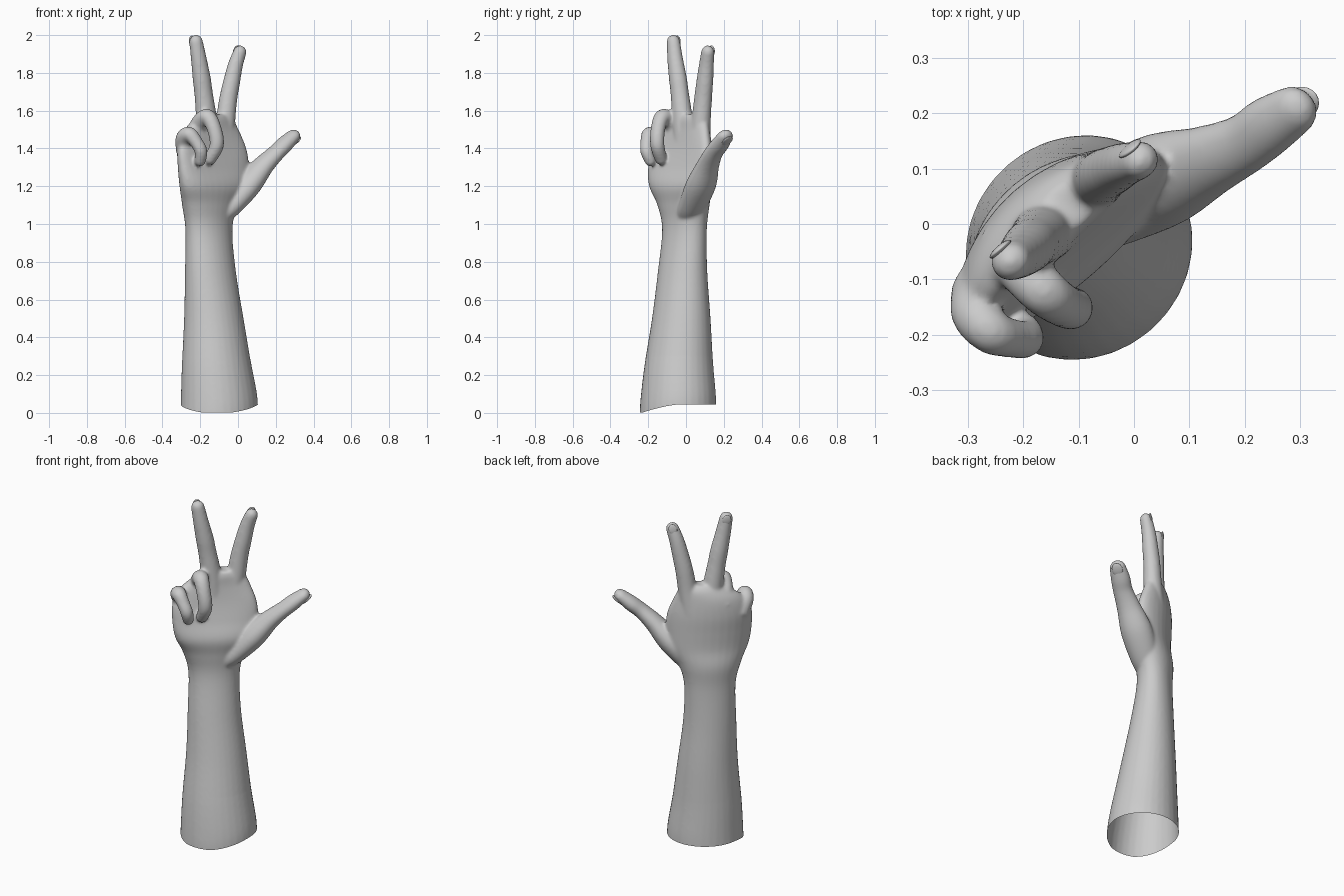
import bpy, bmesh
from math import sin, cos, pi, radians
from mathutils import Vector, Matrix

if "Cube" in bpy.data.objects:
    bpy.data.objects.remove(bpy.data.objects["Cube"])

ANG = radians(41)                              # the palm is turned about z
U = Vector((cos(ANG), sin(ANG), 0))            # across the palm, little finger to index
N = Vector((-sin(ANG), cos(ANG), 0))           # out of the back of the hand
SIDES = 32
bm = bmesh.new()


def spline(keys, steps=6):
    """Catmull-Rom through rows of numbers of any width."""
    rows = [keys[0]] + list(keys) + [keys[-1]]
    out = []
    for a, b, c, d in zip(rows, rows[1:], rows[2:], rows[3:]):
        for i in range(steps):
            t = i / steps
            out.append([0.5 * (2 * q + (r - p) * t + (2 * p - 5 * q + 4 * r - s) * t * t
                               + (3 * q - p - 3 * r + s) * t ** 3)
                        for p, q, r, s in zip(a, b, c, d)])
    return out + [list(keys[-1])]


def loft(rings):
    """Closed skin over a list of vertex rings."""
    loops = [[bm.verts.new(p) for p in ring] for ring in rings]
    for a, b in zip(loops, loops[1:]):
        for i in range(SIDES):
            j = (i + 1) % SIDES
            bm.faces.new((a[i], a[j], b[j], b[i]))
    bm.faces.new(loops[0][::-1])
    bm.faces.new(loops[-1])


def digit(keys, side, flat=0.95):
    """Finger along x, y, z, radius rows, with a rounded tip; returns the tip frame."""
    pts = spline(keys)
    rings = []

    def ring(c, s, w, r):
        rings.append([c + s * r * cos(2 * pi * i / SIDES) + w * r * flat * sin(2 * pi * i / SIDES)
                      for i in range(SIDES)])

    for k, p in enumerate(pts):
        c, r = Vector(p[:3]), p[3]
        t = (Vector(pts[min(k + 1, len(pts) - 1)][:3]) - Vector(pts[max(k - 1, 0)][:3])).normalized()
        s = (side - t * t.dot(side)).normalized()
        w = t.cross(s)
        ring(c, s, w, r)
    for deg in (20, 40, 58, 74, 86):
        ring(c + t * r * sin(radians(deg)), s, w, r * cos(radians(deg)))
    loft(rings)
    return c, s, w, t, r, flat


# forearm and palm: z, centre x, centre y, half width, half thickness, arch
ARM = [
    (-0.08, -0.100, -0.043, 0.211, 0.199, 0),
    (0.05, -0.100, -0.042, 0.208, 0.195, 0),
    (0.25, -0.113, -0.038, 0.190, 0.176, 0),
    (0.50, -0.128, -0.025, 0.165, 0.147, 0),
    (0.75, -0.146, -0.018, 0.146, 0.118, 0),
    (0.97, -0.154, -0.008, 0.142, 0.097, 0),
    (1.10, -0.150, -0.012, 0.175, 0.102, 0.01),
    (1.20, -0.133, -0.023, 0.225, 0.102, 0.025),
    (1.30, -0.140, -0.020, 0.238, 0.088, 0.04),
    (1.40, -0.150, -0.014, 0.232, 0.077, 0.045),
    (1.49, -0.150, 0.000, 0.190, 0.066, 0.03),
    (1.55, -0.130, 0.022, 0.132, 0.055, 0.01),
    (1.58, -0.120, 0.028, 0.090, 0.038, 0),
]
rings = []
for z, cx, cy, a, b, arch in spline(ARM):
    ring = []
    for i in range(SIDES):
        x, y = cos(2 * pi * i / SIDES), sin(2 * pi * i / SIDES)
        ring.append(Vector((cx, cy, z)) + U * a * x + N * (b * y + arch * (0.5 - x * x)))
    rings.append(ring)
loft(rings)

# fingers
index = digit([(-0.085, 0.068, 1.42, 0.062), (-0.066, 0.080, 1.55, 0.053), (-0.052, 0.090, 1.66, 0.049),
               (-0.034, 0.099, 1.75, 0.046), (-0.014, 0.108, 1.84, 0.041), (0.010, 0.115, 1.91, 0.036)], U)
middle = digit([(-0.155, -0.005, 1.42, 0.062), (-0.168, -0.020, 1.57, 0.056), (-0.182, -0.033, 1.69, 0.050),
                (-0.192, -0.043, 1.77, 0.049), (-0.207, -0.057, 1.87, 0.043), (-0.222, -0.067, 1.965, 0.037)], U)
ring_finger = digit([(-0.230, -0.035, 1.45, 0.055), (-0.205, -0.075, 1.53, 0.048), (-0.163, -0.122, 1.568, 0.044),
                     (-0.128, -0.147, 1.51, 0.040), (-0.112, -0.152, 1.42, 0.039),
                     (-0.147, -0.133, 1.345, 0.034)], U)
little_finger = digit([(-0.275, -0.115, 1.39, 0.055), (-0.285, -0.160, 1.455, 0.046), (-0.257, -0.195, 1.475, 0.041),
                       (-0.222, -0.206, 1.435, 0.036), (-0.196, -0.208, 1.385, 0.035),
                       (-0.200, -0.190, 1.335, 0.031)], U)
thumb = digit([(-0.100, 0.010, 1.05, 0.070), (-0.045, 0.035, 1.10, 0.080), (0.050, 0.080, 1.21, 0.087),
               (0.135, 0.115, 1.31, 0.066), (0.200, 0.145, 1.375, 0.055), (0.245, 0.178, 1.42, 0.054),
               (0.287, 0.205, 1.460, 0.046)], -N, 0.78)

# blend the parts into one skin
bmesh.ops.recalc_face_normals(bm, faces=bm.faces)
mesh = bpy.data.meshes.new("hand_and_forearm")
bm.to_mesh(mesh)
bm.free()
hand = bpy.data.objects.new("hand_and_forearm", mesh)
bpy.context.collection.objects.link(hand)
mod = hand.modifiers.new("blend", 'REMESH')
mod.mode = 'VOXEL'
mod.voxel_size = 0.008
mod = hand.modifiers.new("soften", 'SMOOTH')
mod.factor = 0.5
mod.iterations = 10
skin = bpy.data.meshes.new_from_object(hand.evaluated_get(bpy.context.evaluated_depsgraph_get()))
hand.modifiers.clear()
hand.data = skin

# open the bottom with a gently curved rim
bm = bmesh.new()
bm.from_mesh(skin)
bmesh.ops.bisect_plane(bm, geom=bm.verts[:] + bm.edges[:] + bm.faces[:],
                       plane_co=(0, 0, 0), plane_no=(0, 0, 1), clear_inner=True)
for v in bm.verts:
    if v.co.z < 0.3:
        dip = min(1, max(0, (-v.co.y - 0.03) / 0.2))
        v.co.z += (0.045 - 0.043 * dip ** 1.5) * (1 - v.co.z / 0.3)
for f in bm.faces:
    f.smooth = True
bm.to_mesh(skin)
bm.free()

# fingernails
for name, (c, s, w, t, r, flat) in (("index_nail", index), ("middle_nail", middle), ("thumb_nail", thumb)):
    nb = bmesh.new()
    bmesh.ops.create_uvsphere(nb, u_segments=20, v_segments=12, radius=1)
    frame = Matrix((s * r * 0.66, t * r * 0.85, w * r * 0.2)).transposed().to_4x4()
    nb.transform(Matrix.Translation(c + w * r * flat * 0.82 + t * r * 0.05) @ frame)
    for f in nb.faces:
        f.smooth = True
    nail = bpy.data.meshes.new(name)
    nb.to_mesh(nail)
    nb.free()
    bpy.context.collection.objects.link(bpy.data.objects.new(name, nail))
